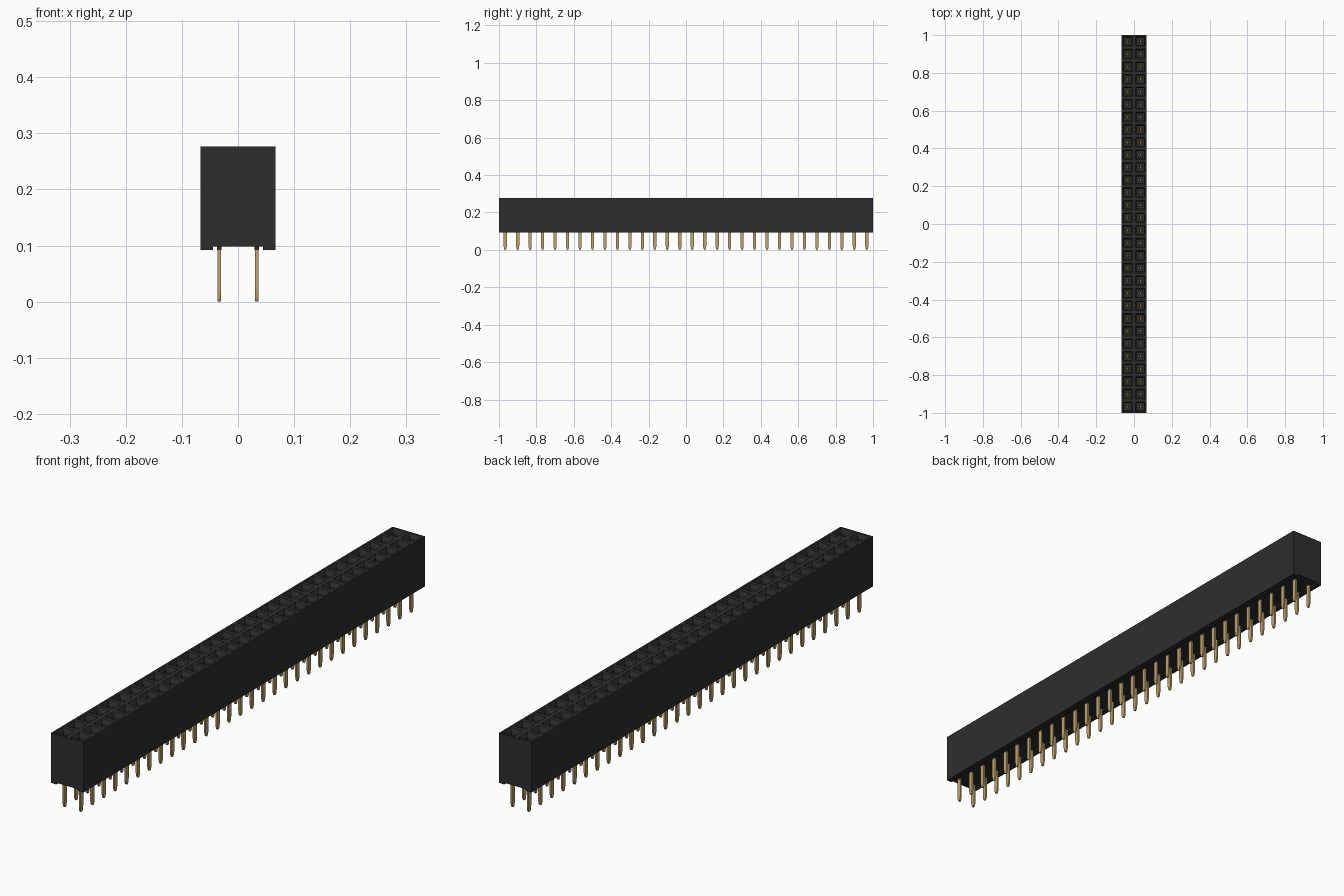
import bpy, bmesh
from mathutils import Vector

if "Cube" in bpy.data.objects:
    bpy.data.objects.remove(bpy.data.objects["Cube"], do_unlink=True)

COUNT = 30
PITCH = 2 / COUNT
TOP, BASE, RECESS = 0.277, 0.092, 0.098
HALF = PITCH
FIRST = Vector((-PITCH / 2, -1 + PITCH / 2, 0))


def material(name, colour, rough):
    m = bpy.data.materials.new(name)
    m.use_nodes = True
    m.diffuse_color = (*colour, 1)
    node = m.node_tree.nodes["Principled BSDF"]
    node.inputs["Base Color"].default_value = (*colour, 1)
    node.inputs["Roughness"].default_value = rough
    return m


black = material("black plastic", (0.027, 0.027, 0.027), 0.6)
gold = material("gold metal", (0.53, 0.37, 0.16), 0.5)


def finish(bm, name, mat):
    mesh = bpy.data.meshes.new(name)
    bm.to_mesh(mesh)
    bm.free()
    mesh.materials.append(mat)
    obj = bpy.data.objects.new(name, mesh)
    bpy.context.collection.objects.link(obj)
    return obj


def repeat(obj):
    # two rows of thirty
    obj.location = FIRST
    for label, count, step in (("rows", 2, (PITCH, 0, 0)), ("length", COUNT, (0, PITCH, 0))):
        mod = obj.modifiers.new(label, "ARRAY")
        mod.count = count
        mod.use_relative_offset = False
        mod.use_constant_offset = True
        mod.constant_offset_displace = step
    return obj


def prism(bm, points, offset):
    # closed outline pushed along an offset
    face = bm.faces.new([bm.verts.new(p) for p in points])
    new = bmesh.ops.extrude_face_region(bm, geom=[face])["geom"]
    bmesh.ops.translate(bm, vec=offset, verts=[v for v in new if isinstance(v, bmesh.types.BMVert)])
    bmesh.ops.recalc_face_normals(bm, faces=bm.faces)


def sink(bm, faces, depth):
    # lower each cell, leaving walls behind
    new = bmesh.ops.extrude_discrete_faces(bm, faces=faces)["faces"]
    for f in new:
        bmesh.ops.translate(bm, vec=(0, 0, -depth), verts=f.verts)
    return new


# Housing: outer shell with a shallow channel along the underside
bm = bmesh.new()
channel = 0.045
outline = [(-HALF, TOP), (-HALF, BASE), (-channel, BASE), (-channel, RECESS),
           (channel, RECESS), (channel, BASE), (HALF, BASE), (HALF, TOP)]
prism(bm, [(x, -1, z) for x, z in outline], (0, 2, 0))
lid = [f for f in bm.faces if f.normal.z > 0.9]
bmesh.ops.delete(bm, geom=lid, context="FACES")

# Housing: top face split into cells, each with a funnel and a deep socket
cells = []
for i in range(2):
    for j in range(COUNT):
        x, y = (i - 1) * PITCH, -1 + j * PITCH
        corners = [(x, y), (x + PITCH, y), (x + PITCH, y + PITCH), (x, y + PITCH)]
        cells.append(bm.faces.new([bm.verts.new((a, b, TOP)) for a, b in corners]))
bm.normal_update()
bmesh.ops.inset_individual(bm, faces=cells, thickness=0.011)
bmesh.ops.inset_individual(bm, faces=cells, thickness=0.009, depth=-0.015)
sink(bm, cells, 0.13)
bmesh.ops.remove_doubles(bm, verts=bm.verts, dist=1e-5)
finish(bm, "housing", black)

# Flat solder pins with rounded, tapered tips
bm = bmesh.new()
side = [(0.003, 0), (0.006, 0.006), (0.0085, 0.02), (0.0085, 0.14)]
pin = [(-0.0033, y, z) for y, z in side] + [(-0.0033, -y, z) for y, z in reversed(side)]
prism(bm, pin, (0.0066, 0, 0))
repeat(finish(bm, "solder_pins", gold))

# Small plastic collars where the pins leave the housing
bm = bmesh.new()
collar = [(-0.004, -0.011, BASE), (0.004, -0.011, BASE), (0.004, 0.011, BASE), (-0.004, 0.011, BASE)]
prism(bm, collar, (0, 0, RECESS - BASE + 0.002))
repeat(finish(bm, "pin_collars", black))

# Pairs of bent spring contacts inside the sockets
bm = bmesh.new()
for s in (-1, 1):
    bend = [(0.0095, 0.132), (0.002, 0.225), (0.006, 0.245), (0.008, 0.245), (0.004, 0.225), (0.0115, 0.132)]
    prism(bm, [(s * x, -0.008, z) for x, z in bend], (0, 0.016, 0))
repeat(finish(bm, "spring_contacts", gold))
